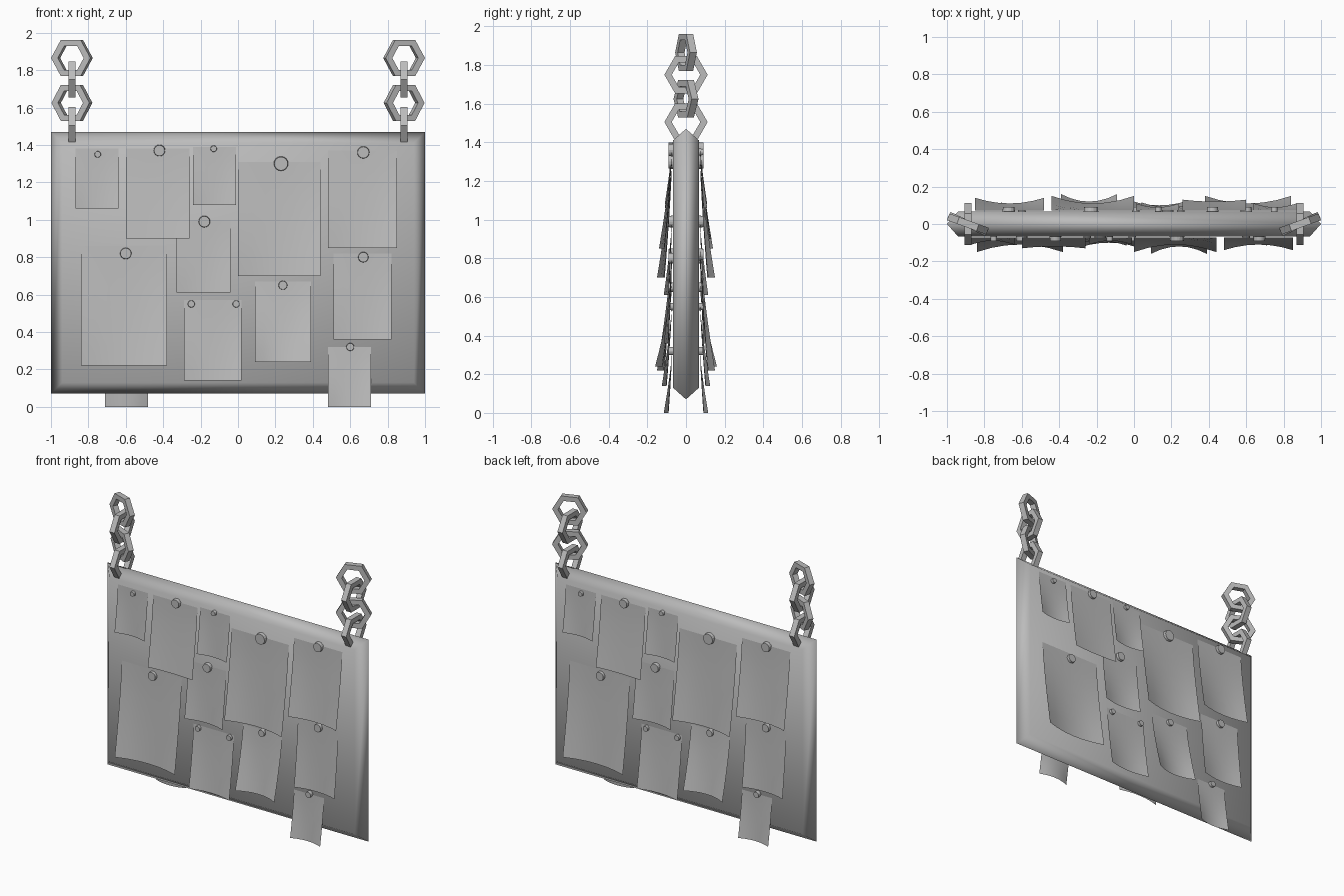
import bpy, bmesh, math
from mathutils import Matrix, Vector

if "Cube" in bpy.data.objects:
    bpy.data.objects.remove(bpy.data.objects["Cube"], do_unlink=True)

grey = bpy.data.materials.new("plain_grey")
grey.use_nodes = True
COLOUR = (0.5, 0.5, 0.5, 1)
grey.diffuse_color = COLOUR
grey.node_tree.nodes["Principled BSDF"].inputs["Base Color"].default_value = COLOUR


def finish(name, bm, smooth=False):
    bmesh.ops.recalc_face_normals(bm, faces=bm.faces)
    mesh = bpy.data.meshes.new(name)
    for face in bm.faces:
        face.smooth = smooth
    bm.to_mesh(mesh)
    bm.free()
    mesh.materials.append(grey)
    obj = bpy.data.objects.new(name, mesh)
    bpy.context.collection.objects.link(obj)
    return obj


def bridge(bm, loops, closed=False):
    """Join successive vertex rings with quads."""
    n = len(loops[0])
    pairs = list(zip(loops, loops[1:]))
    if closed:
        pairs.append((loops[-1], loops[0]))
    for a, b in pairs:
        for i in range(n):
            j = (i + 1) % n
            bm.faces.new((a[i], a[j], b[j], b[i]))


# Board: slab with a pointed rim all round
def make_board():
    bm = bmesh.new()
    rings = []
    for y, inset in ((-0.067, 0.06), (0, 0), (0.067, 0.06)):
        hx, hz = 1 - inset, 0.7 - inset
        rings.append([bm.verts.new((sx * hx, y, 0.77 + sz * hz))
                      for sx, sz in ((-1, -1), (1, -1), (1, 1), (-1, 1))])
    bridge(bm, rings)
    bm.faces.new(rings[0])
    bm.faces.new(rings[-1])
    finish("board", bm, smooth=True)


# Chain link: six-sided ring of square section, standing upright
def make_link(name, centre, turn, radius=0.112, wall=0.038):
    bm = bmesh.new()
    rings = []
    for k in range(6):
        a = k * math.pi / 3
        rings.append([bm.verts.new((r * math.cos(a), y, r * math.sin(a)))
                      for r, y in ((radius, -wall / 2), (radius, wall / 2),
                                   (radius - wall, wall / 2), (radius - wall, -wall / 2))])
    bridge(bm, rings, closed=True)
    bm.transform(Matrix.Translation(centre) @ Matrix.Rotation(math.radians(turn), 4, "Z"))
    finish(name, bm)


# Sheet: hangs from its top edge, lower corners curling away from the board
def make_sheet(name, x0, x1, z0, z1, mid, corner, spin):
    n = 6
    bm = bmesh.new()
    grid = []
    for i in range(n + 1):
        t = i / n
        row = []
        for j in range(n + 1):
            u = 2 * j / n - 1
            out = 0.072 + t ** 1.3 * (mid + (corner - mid) * u * u - 0.072)
            row.append(bm.verts.new((x0 + (x1 - x0) * j / n, -out, z1 + (z0 - z1) * t)))
        grid.append(row)
    for a, b in zip(grid, grid[1:]):
        for j in range(n):
            bm.faces.new((a[j], b[j], b[j + 1], a[j + 1]))
    bm.transform(spin)
    finish(name, bm, smooth=True)


# Pin: short round disc
def make_pin(name, x, z, radius, spin):
    bm = bmesh.new()
    bmesh.ops.create_cone(bm, cap_ends=True, segments=16, radius1=radius,
                          radius2=radius * 0.9, depth=0.03)
    bm.transform(spin @ Matrix.Translation((x, -0.075, z)) @ Matrix.Rotation(math.pi / 2, 4, "X"))
    finish(name, bm)


# Sheets: left, right, bottom, top, middle and corner reach, then pins (x, z, radius)
SHEETS = [
    ((-0.87, -0.64, 1.06, 1.38, 0.09, 0.11), [(-0.75, 1.35, 0.018)]),
    ((-0.60, -0.26, 0.90, 1.38, 0.12, 0.13), [(-0.42, 1.37, 0.032)]),
    ((-0.24, -0.01, 1.08, 1.39, 0.09, 0.11), [(-0.13, 1.38, 0.018)]),
    ((0.00, 0.44, 0.70, 1.31, 0.11, 0.15), [(0.23, 1.30, 0.04)]),
    ((0.48, 0.85, 0.85, 1.37, 0.11, 0.14), [(0.67, 1.36, 0.034)]),
    ((-0.84, -0.38, 0.22, 0.86, 0.11, 0.15), [(-0.60, 0.82, 0.032)]),
    ((-0.33, -0.04, 0.61, 1.00, 0.09, 0.115), [(-0.18, 0.99, 0.032)]),
    ((-0.29, 0.02, 0.14, 0.57, 0.10, 0.125), [(-0.25, 0.55, 0.02), (-0.01, 0.55, 0.02)]),
    ((0.09, 0.39, 0.24, 0.67, 0.12, 0.16), [(0.24, 0.65, 0.025)]),
    ((0.51, 0.82, 0.36, 0.82, 0.09, 0.115), [(0.67, 0.80, 0.029)]),
    ((0.48, 0.71, 0.00, 0.32, 0.09, 0.115), [(0.60, 0.32, 0.022)]),
]

make_board()

for side, label in ((1, "left"), (-1, "right")):
    for k, (z, turn) in enumerate(((1.865, 20), (1.75, 90), (1.625, 25), (1.505, 90))):
        make_link(f"{label}_chain_link_{k + 1}", Vector((0.888 * side, 0, z)), turn * side)

for label, angle in (("front", 0), ("back", math.pi)):
    spin = Matrix.Rotation(angle, 4, "Z")
    for k, (shape, pins) in enumerate(SHEETS):
        make_sheet(f"{label}_sheet_{k + 1}", *shape, spin)
        for p, pin in enumerate(pins):
            make_pin(f"{label}_pin_{k + 1}_{p + 1}", *pin, spin)
